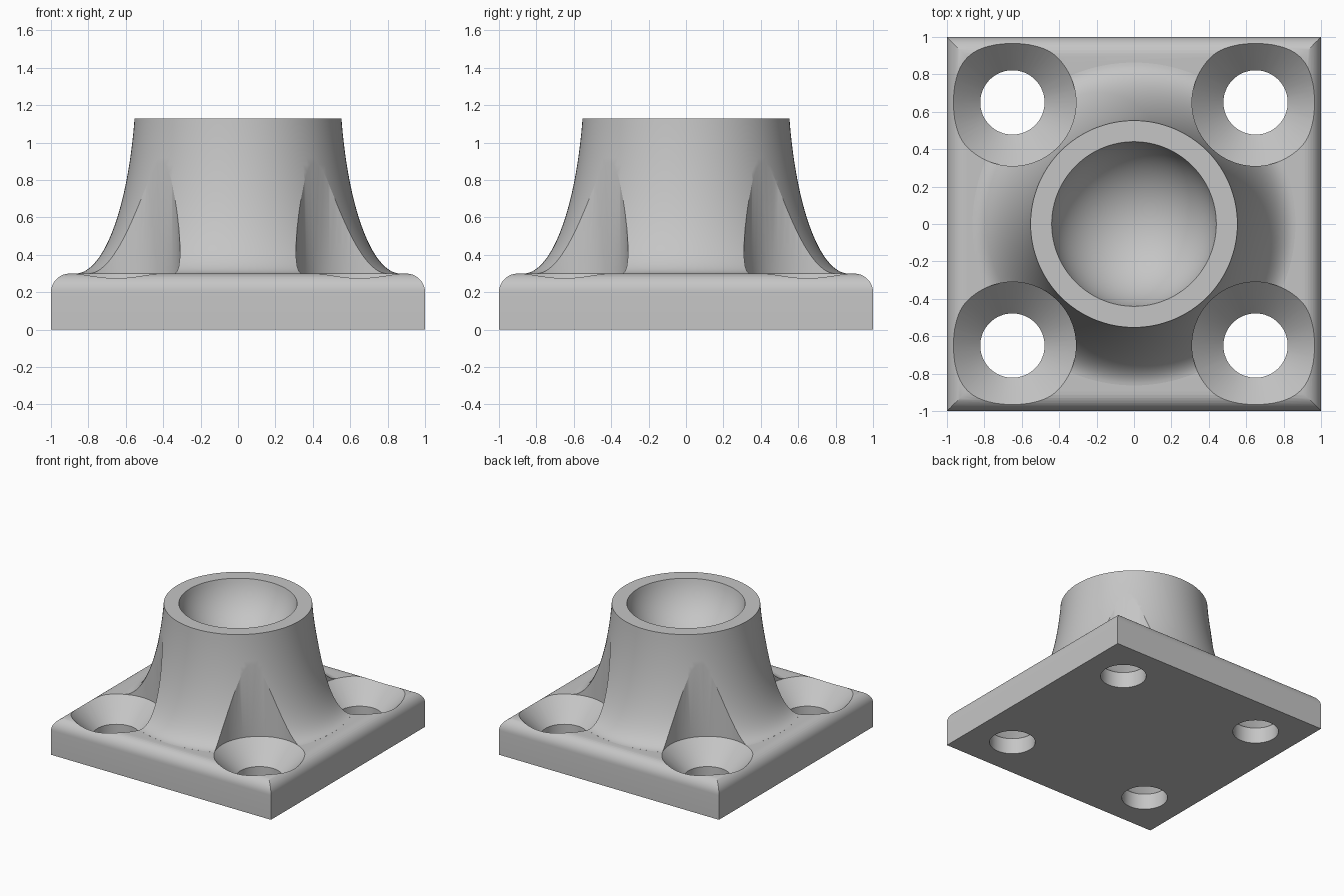
import bpy
import bmesh
import math

if "Cube" in bpy.data.objects:
    bpy.data.objects.remove(bpy.data.objects["Cube"])


def lathe(name, profile, segments, location=(0, 0, 0), turn=0.0):
    """Spin a closed (radius, z) profile, listed bottom to top, into a solid."""
    bm = bmesh.new()
    rings = []
    for r, z in profile:
        if r < 1e-6:
            rings.append([bm.verts.new((0, 0, z))])
            continue
        angles = [turn + 2 * math.pi * i / segments for i in range(segments)]
        rings.append([bm.verts.new((r * math.cos(a), r * math.sin(a), z)) for a in angles])
    for low, high in zip(rings, rings[1:]):
        for i in range(segments):
            j = (i + 1) % segments
            if len(high) == 1:
                bm.faces.new((low[i], low[j], high[0]))
            else:
                bm.faces.new((low[i], low[j], high[j], high[i]))
    # Flat caps
    for ring in (rings[0], rings[-1]):
        if len(ring) > 1:
            bm.faces.new(ring)
    bmesh.ops.recalc_face_normals(bm, faces=bm.faces)
    mesh = bpy.data.meshes.new(name)
    bm.to_mesh(mesh)
    bm.free()
    obj = bpy.data.objects.new(name, mesh)
    obj.location = location
    bpy.context.collection.objects.link(obj)
    return obj


def combine(target, other, operation):
    """Apply a boolean and discard the helper object."""
    bpy.context.view_layer.objects.active = target
    mod = target.modifiers.new(operation, 'BOOLEAN')
    mod.operation = operation
    mod.solver = 'EXACT'
    mod.object = other
    bpy.ops.object.modifier_apply(modifier=mod.name)
    bpy.data.objects.remove(other)


# Square base plate, rounded along its top edges with mitred corners
root2 = math.sqrt(2)
plate = [(root2, 0), (root2, 0.2)]
for i in range(1, 11):
    a = math.pi / 2 * i / 10
    plate.append((root2 * (0.9 + 0.1 * math.cos(a)), 0.2 + 0.1 * math.sin(a)))
base = lathe("flared_socket_base", plate, 4, turn=math.pi / 4)

# Neck with an elliptical flare, and a round dish sunk in its top
TOP, RIM, DEPTH = 1.13, 0.44, 0.36
t_top = math.asin((1.4 - TOP) / 1.1)
neck = [(0.863, 0.1)]
for i in range(33):
    t = 1.55 + (t_top - 1.55) * i / 32
    neck.append((0.87 - 0.327 * math.cos(t), 1.4 - 1.1 * math.sin(t)))
ball = (RIM ** 2 + DEPTH ** 2) / (2 * DEPTH)
reach = math.asin(min(1, RIM / ball))
for i in range(21):
    a = reach * (1 - i / 20)
    neck.append((ball * math.sin(a), TOP - DEPTH + ball * (1 - math.cos(a))))
combine(base, lathe("neck", neck, 128), 'UNION')

# Four countersunk screw holes, whose clearance also scoops the neck
screw = [(0.172, -0.1), (0.172, 0.13), (0.34, 0.3), (0.34, 1.5)]
for x in (-0.65, 0.65):
    for y in (-0.65, 0.65):
        combine(base, lathe("screw_cutter", screw, 64, (x, y, 0)), 'DIFFERENCE')

# Plain grey finish
grey = bpy.data.materials.new("grey")
grey.diffuse_color = (0.56, 0.56, 0.56, 1)
grey.use_nodes = True
grey.node_tree.nodes["Principled BSDF"].inputs["Base Color"].default_value = grey.diffuse_color
base.data.materials.clear()
base.data.materials.append(grey)

bpy.ops.object.select_all(action='DESELECT')
base.select_set(True)
bpy.context.view_layer.objects.active = base
bpy.ops.object.shade_smooth_by_angle(angle=math.radians(25))
